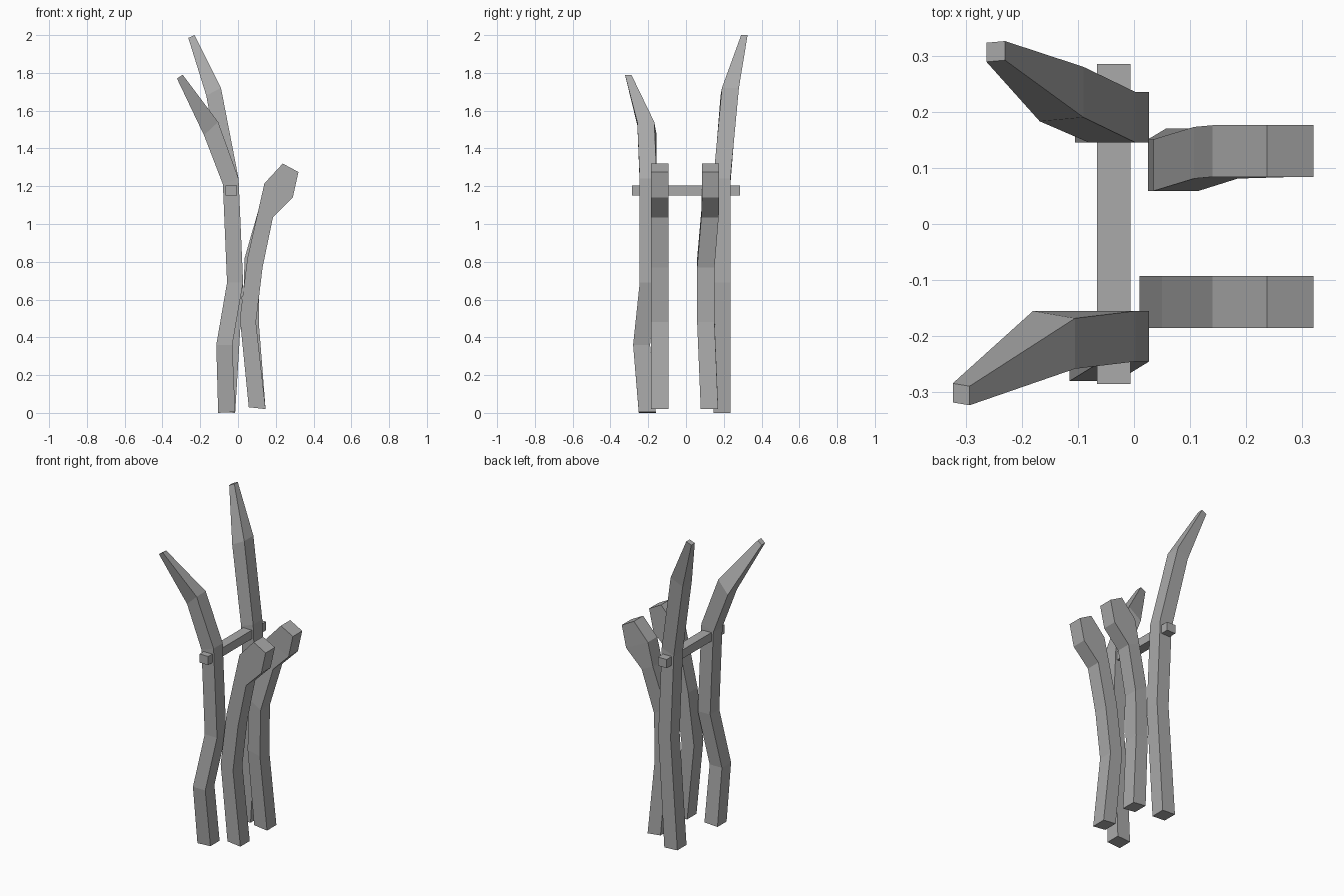
import bpy
import bmesh

cube = bpy.data.objects.get("Cube")
if cube:
    bpy.data.objects.remove(cube, do_unlink=True)

# One weathered grey for every part
grey = bpy.data.materials.new("plain grey")
grey.use_nodes = True
colour = (0.4, 0.4, 0.4, 1)
grey.diffuse_color = colour
grey.node_tree.nodes["Principled BSDF"].inputs["Base Color"].default_value = colour


def add_object(name, bm):
    bmesh.ops.recalc_face_normals(bm, faces=bm.faces)
    mesh = bpy.data.meshes.new(name)
    bm.to_mesh(mesh)
    bm.free()
    mesh.materials.append(grey)
    obj = bpy.data.objects.new(name, mesh)
    bpy.context.collection.objects.link(obj)
    return obj


def loft_beam(name, sections):
    """Each section: left (x, z), right (x, z), centre y, half depth, y skew of the right side."""
    bm = bmesh.new()
    rings = []
    for (lx, lz), (rx, rz), y, half, skew in sections:
        corners = [(lx, y - half, lz), (rx, y - half + skew, rz),
                   (rx, y + half + skew, rz), (lx, y + half, lz)]
        rings.append([bm.verts.new(c) for c in corners])
    for low, high in zip(rings, rings[1:]):
        for i in range(4):
            j = (i + 1) % 4
            bm.faces.new((low[i], low[j], high[j], high[i]))
    bm.faces.new(rings[0][::-1])
    bm.faces.new(rings[-1])
    return add_object(name, bm)


D = 0.045    # half depth of a branch
T = 0.017    # half depth of a tapered tip

# Tall tapering branches
loft_beam("front_tall_branch", [
    ((-0.105, 0), (-0.015, 0.005), -0.205, D, 0),
    ((-0.115, 0.36), (-0.03, 0.36), -0.235, D, 0),
    ((-0.058, 0.69), (0.027, 0.69), -0.2, D, 0),
    ((-0.08, 1.21), (0.003, 1.24), -0.2, D, 0),
    ((-0.18, 1.47), (-0.105, 1.54), -0.2, D, -0.013),
    ((-0.323, 1.77), (-0.293, 1.79), -0.301, T, -0.005),
])
loft_beam("back_tall_branch", [
    ((-0.105, 0.005), (-0.015, 0), 0.19, D, 0),
    ((-0.058, 0.69), (0.027, 0.69), 0.19, D, 0),
    ((-0.08, 1.21), (0.003, 1.24), 0.19, D, 0),
    ((-0.168, 1.68), (-0.09, 1.72), 0.228, D, 0.007),
    ((-0.263, 1.985), (-0.23, 2), 0.306, T, 0.003),
])

# Short branches with thick heads share one side profile
profile = [
    ((0.057, 0.03), (0.146, 0.02)),
    ((0.01, 0.5), (0.095, 0.48)),
    ((0.05, 0.82), (0.13, 0.77)),
    ((0.107, 1.07), (0.185, 1.035)),
    ((0.14, 1.215), (0.29, 1.14)),
    ((0.237, 1.32), (0.32, 1.275)),
]


def short_branch(name, centre, x_shift, y_shift):
    loft_beam(name, [
        ((lx + dx, lz), (rx + dx, rz), centre + dy, D + 0.001, 0)
        for ((lx, lz), (rx, rz)), dx, dy in zip(profile, x_shift, y_shift)])


short_branch("front_short_branch", -0.139, [0] * 6, [0] * 6)
short_branch("back_short_branch", 0.13,
             [0, 0.015, -0.015, 0, 0, 0],
             [-0.006, -0.025, -0.025, -0.003, 0, 0])

# Crossbar through the tall branches
bm = bmesh.new()
bmesh.ops.create_cube(bm, size=1)
bmesh.ops.scale(bm, verts=bm.verts, vec=(0.06, 0.57, 0.054))
bmesh.ops.translate(bm, verts=bm.verts, vec=(-0.036, 0, 1.177))
add_object("crossbar", bm)
